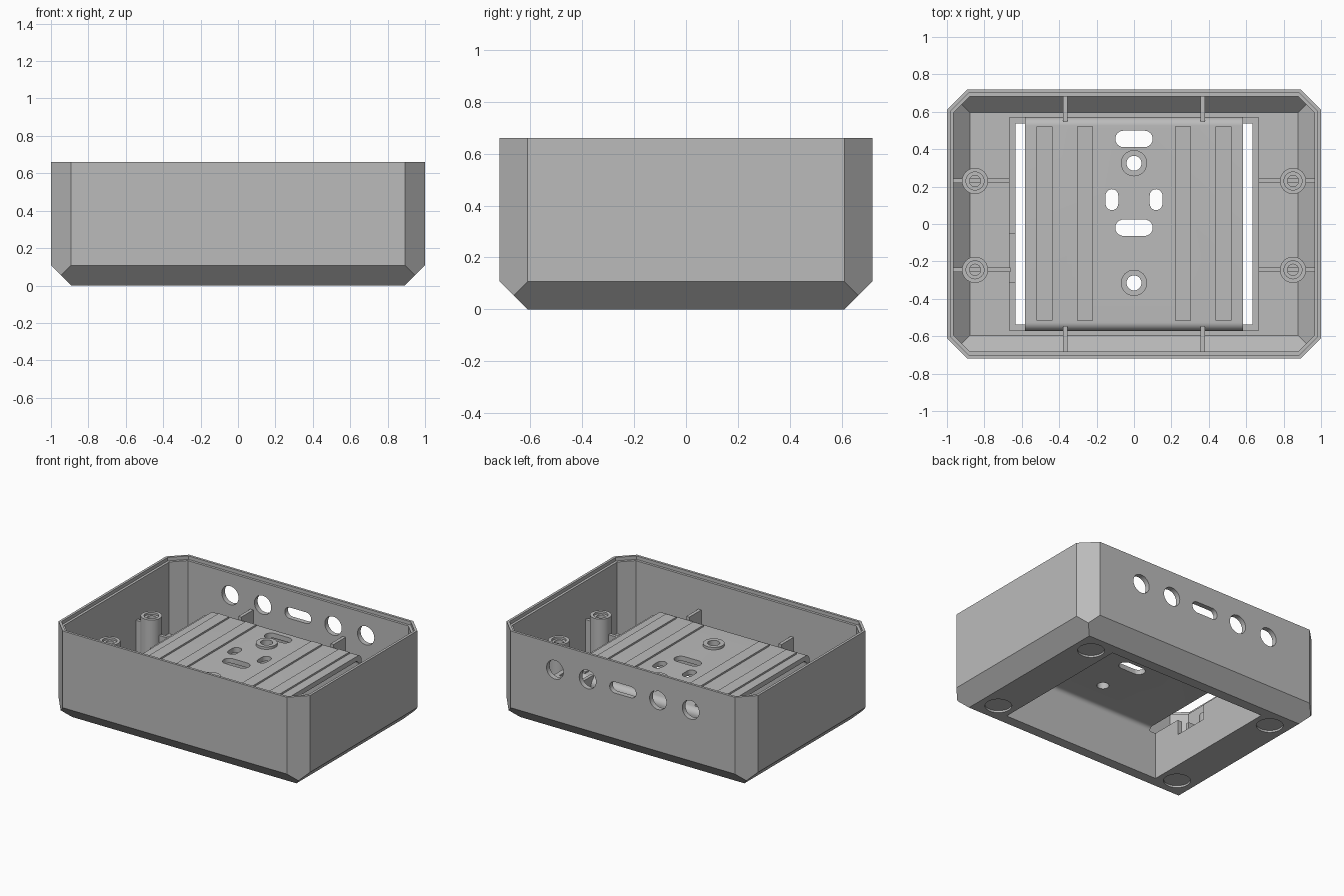
import bpy, bmesh, math
from mathutils import Vector

if "Cube" in bpy.data.objects:
    bpy.data.objects.remove(bpy.data.objects["Cube"], do_unlink=True)

grey = bpy.data.materials.new("light_grey_plastic")
grey.use_nodes = True
COLOUR = (0.5, 0.5, 0.5, 1)
grey.diffuse_color = COLOUR
grey.node_tree.nodes["Principled BSDF"].inputs["Base Color"].default_value = COLOUR

HX, HY, TOP, CH, WALL = 1.0, 0.718, 0.66, 0.108, 0.036
parts = []


def finish(name, bm):
    bmesh.ops.recalc_face_normals(bm, faces=bm.faces)
    me = bpy.data.meshes.new(name)
    bm.to_mesh(me)
    bm.free()
    me.materials.append(grey)
    ob = bpy.data.objects.new(name, me)
    bpy.context.collection.objects.link(ob)
    parts.append(ob)
    return ob


def prism(name, pts, lo, hi, axis="Z"):
    """Extrude a 2D outline along an axis."""
    place = {"X": lambda u, v: (lo, u, v), "Y": lambda u, v: (u, lo, v),
             "Z": lambda u, v: (u, v, lo)}[axis]
    bm = bmesh.new()
    face = bm.faces.new([bm.verts.new(place(u, v)) for u, v in pts])
    out = bmesh.ops.extrude_face_region(bm, geom=[face])
    step = Vector([(hi - lo) * (axis == a) for a in "XYZ"])
    bmesh.ops.translate(bm, vec=step, verts=[g for g in out["geom"] if isinstance(g, bmesh.types.BMVert)])
    return finish(name, bm)


def box(name, x0, x1, y0, y1, z0, z1):
    return prism(name, [(x0, y0), (x1, y0), (x1, y1), (x0, y1)], z0, z1)


def arc(cx, cy, r, a0, a1, n=12):
    return [(cx + r * math.cos(math.radians(a0 + (a1 - a0) * i / n)),
             cy + r * math.sin(math.radians(a0 + (a1 - a0) * i / n))) for i in range(n + 1)]


def circle(cx, cy, r):
    return arc(cx, cy, r, 0, 360, 32)[:-1]


def slot(cx, cy, half, r, upright=False):
    d = half - r
    if upright:
        return arc(cx, cy + d, r, 0, 180) + arc(cx, cy - d, r, 180, 360)
    return arc(cx + d, cy, r, -90, 90) + arc(cx - d, cy, r, 90, 270)


def cut(ob, *cutters):
    for c in cutters:
        mod = ob.modifiers.new("cut", "BOOLEAN")
        mod.operation, mod.solver, mod.object = "DIFFERENCE", "EXACT", c
        bpy.context.view_layer.objects.active = ob
        bpy.ops.object.modifier_apply(modifier=mod.name)
        parts.remove(c)
        bpy.data.objects.remove(c, do_unlink=True)


def chamfered(name, inset, z0, z1):
    """Box with chamfered upright and lower edges, shrunk evenly by inset."""
    bm = bmesh.new()
    bmesh.ops.create_cube(bm, size=2)
    for v in bm.verts:
        v.co = (v.co.x * (HX - inset), v.co.y * (HY - inset), z1 if v.co.z > 0 else z0)
    k = inset * math.sqrt(2)
    planes = [((sx, sy, 0), HX + HY - CH - k) for sx in (1, -1) for sy in (1, -1)]
    planes += [((s, 0, -1), HX - CH - k) for s in (1, -1)]
    planes += [((0, s, -1), HY - CH - k) for s in (1, -1)]
    for no, d in planes:
        n = Vector(no)
        out = bmesh.ops.bisect_plane(bm, geom=bm.verts[:] + bm.edges[:] + bm.faces[:], dist=1e-5,
                                     plane_co=n * d / n.length_squared, plane_no=n, clear_outer=True)
        edges = [e for e in out["geom_cut"] if isinstance(e, bmesh.types.BMEdge)]
        if edges:
            bmesh.ops.edgeloop_fill(bm, edges=edges)
    return finish(name, bm)


# Outer shell with stepped rim and underside opening
PX, PY = 0.633, 0.536
shell = chamfered("enclosure_shell", 0, 0, TOP)
cut(shell, chamfered("cavity", WALL, WALL, 0.9), chamfered("rim_step", 0.018, 0.635, 0.9),
    box("opening", -PX, PX, -PY, PY, -0.1, 0.1))
# Connector holes in the back wall
for x in (-0.54, -0.28, 0.28, 0.54):
    cut(shell, prism("port", circle(x, 0.475, 0.067), 0.6, 0.8, "Y"))
cut(shell, prism("port", slot(0, 0.475, 0.105, 0.04), 0.6, 0.8, "Y"))
# Round foot recesses underneath
for x in (-0.76, 0.76):
    for y in (-0.47, 0.47):
        cut(shell, prism("recess", circle(x, y, 0.088), -0.1, 0.014))

# Low frame around the pocket, with a cable notch on one side
frame = box("pocket_frame", -0.667, 0.667, -0.569, 0.569, 0.02, 0.34)
cut(frame, box("hollow", -PX, PX, -PY - 0.001, PY + 0.001, -0.1, 0.6),
    box("notch", -0.7, -0.6, -0.31, -0.05, 0.23, 0.6))

# Raised mounting platform with rounded long edges
R, DECK, OUT = 0.045, 0.4, 0.571
outer = arc(OUT - R, DECK - R, R, 0, 90) + arc(R - OUT, DECK - R, R, 90, 180)
ri, ceil = 0.03, DECK - 0.035
inner = arc(ri - PY, ceil - ri, ri, 180, 90) + arc(PY - ri, ceil - ri, ri, 90, 0)
platform = prism("mounting_platform",
                 [(OUT, 0.02)] + outer + [(-OUT, 0.02), (-PY, 0.02)] + inner + [(PY, 0.02)],
                 -0.584, 0.584, "X")
outlines = [slot(0, 0.455, 0.1, 0.044), slot(0, -0.02, 0.1, 0.044)]
outlines += [slot(x, 0.13, 0.056, 0.034, True) for x in (-0.118, 0.118)]
outlines += [circle(0, y, 0.04) for y in (0.325, -0.315)]
for o in outlines:
    cut(platform, prism("platform_hole", o, 0.3, 0.5))
for y in (0.325, -0.315):
    boss = prism("platform_boss", circle(0, y, 0.07), DECK - 0.01, DECK + 0.018)
    cut(boss, prism("bore", circle(0, y, 0.04), 0.3, 0.5))
for x in (-0.478, -0.262, 0.262, 0.478):
    box("platform_strip", x - 0.042, x + 0.042, -0.515, 0.522, DECK - 0.01, DECK + 0.012)

# Screw posts with their side ribs
for s in (-1, 1):
    for y in (0.23, -0.245):
        post = prism("screw_post", circle(s * 0.85, y, 0.07), 0.03, 0.42)
        cut(post, prism("counterbore", circle(s * 0.85, y, 0.048), 0.405, 0.5),
            prism("bore", circle(s * 0.85, y, 0.03), 0.15, 0.5))
        for name, a, b, h in (("post_wall_rib", 0.79, 0.975, 0.36), ("post_frame_rib", 0.66, 0.79, 0.3)):
            x0, x1 = sorted((s * a, s * b))
            rib = box(name, x0, x1, y - 0.012, y + 0.012, 0.05, h)
            # Trim the rib along the sloping lower wall
            cut(rib, prism("trim", [(s * 0.89, 0.02), (s * 1.1, 0.02), (s * 1.1, 0.23)], -0.6, 0.6, "Y"))

# Ribs joining the platform to the front and back walls
for x in (-0.367, 0.367):
    for s in (-1, 1):
        pts = [(s * 0.545, 0.05), (s * 0.62, 0.05), (s * 0.69, 0.12), (s * 0.69, 0.42), (s * 0.545, 0.42)]
        prism("platform_rib", pts, x - 0.012, x + 0.012, "X")

# Smooth the round parts while keeping edges sharp
bpy.ops.object.select_all(action="DESELECT")
for ob in parts:
    ob.select_set(True)
bpy.context.view_layer.objects.active = shell
bpy.ops.object.shade_smooth_by_angle(angle=math.radians(30))
